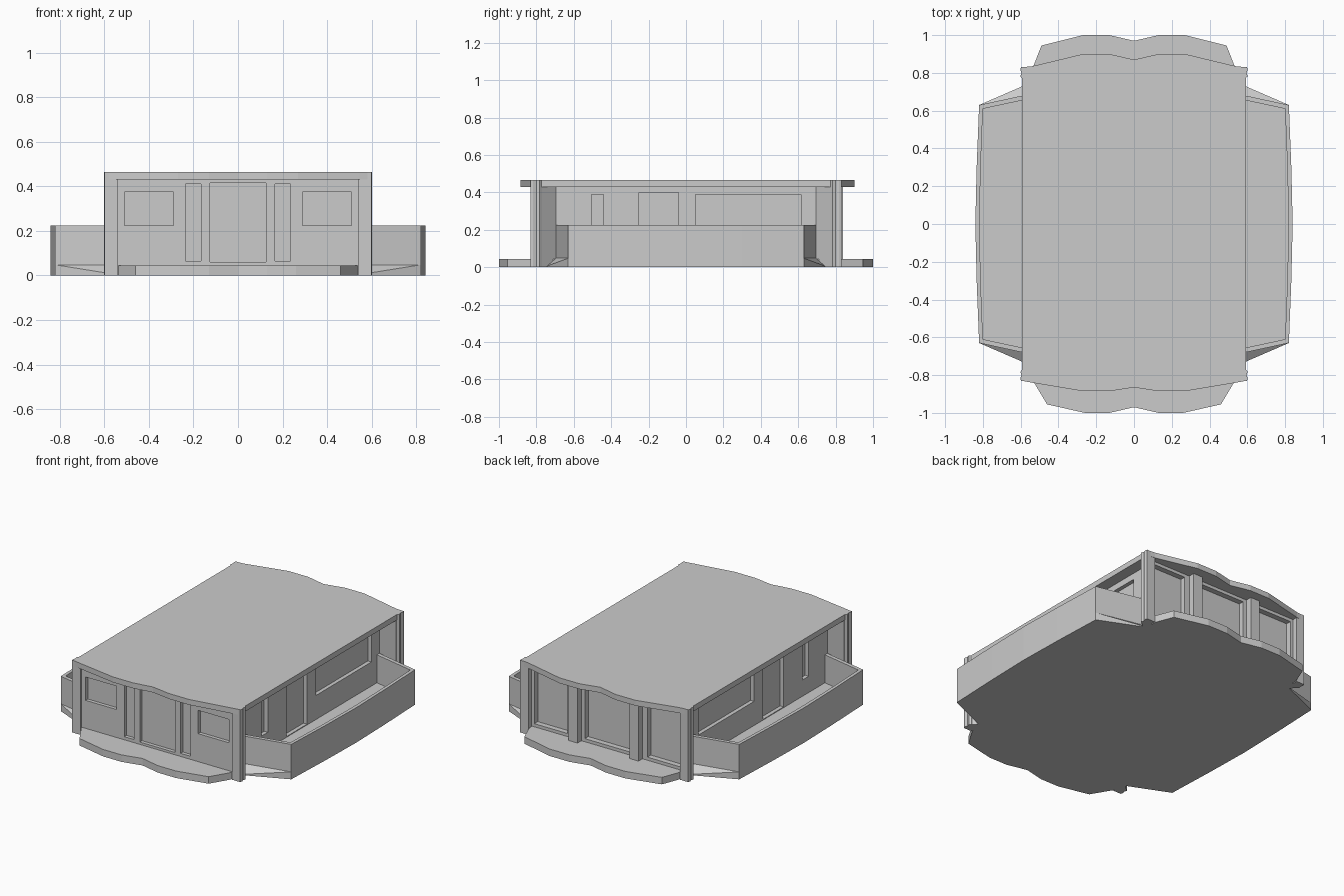
import bpy, bmesh
from mathutils import Vector

if "Cube" in bpy.data.objects:
    bpy.data.objects.remove(bpy.data.objects["Cube"])


def make(name, bm):
    bmesh.ops.recalc_face_normals(bm, faces=bm.faces)
    mesh = bpy.data.meshes.new(name)
    bm.to_mesh(mesh)
    bm.free()
    ob = bpy.data.objects.new(name, mesh)
    bpy.context.collection.objects.link(ob)
    return ob


def prism(name, outline, z0, z1):
    bm = bmesh.new()
    f = bm.faces.new([bm.verts.new((x, y, z0)) for x, y in outline])
    r = bmesh.ops.extrude_face_region(bm, geom=[f], use_keep_orig=True)
    top = [v for v in r["geom"] if isinstance(v, bmesh.types.BMVert)]
    bmesh.ops.translate(bm, verts=top, vec=(0, 0, z1 - z0))
    return make(name, bm)


def both(half):
    # full outline from its right half, listed front to back
    return half + [(-x, y) for x, y in reversed(half) if x > 1e-6]


def add_box(bm, x0, x1, y0, y1, z0, z1):
    r = bmesh.ops.create_cube(bm, size=1)
    for v in r["verts"]:
        v.co = Vector(((x0, x1)[v.co.x > 0], (y0, y1)[v.co.y > 0], (z0, z1)[v.co.z > 0]))


# Scalloped floor slab
prism("floor_slab", both([(0, -.97), (.13, -1), (.26, -1), (.46, -.955), (.535, -.83),
                          (.535, -.69), (.81, -.625), (.83, 0), (.81, .625), (.535, .69),
                          (.535, .83), (.49, .945), (.27, 1), (.13, 1), (0, .97)]), 0, .045)

# Roof with scalloped eaves
prism("roof", both([(0, -.865), (.13, -.885), (.27, -.885), (.54, -.84), (.592, -.83),
                    (.592, .83), (.54, .835), (.27, .9), (.13, .9), (0, .87)]), .43, .465)

# Main walls with slanted wings running out to the corner pillars
walls = prism("walls", both([(0, -.82), (.575, -.82), (.59, -.775), (.52, -.695),
                             (.52, .695), (.59, .775), (.575, .8), (0, .8)]), 0, .435)

# Recessed doors and windows
bm = bmesh.new()
add_box(bm, -.125, .125, -.9, -.797, .06, .415)          # front door
add_box(bm, -.16, .16, .765, .9, .065, .41)              # back centre pane
for s in (-1, 1):
    def cut(a, b, *rest):
        add_box(bm, min(s * a, s * b), max(s * a, s * b), *rest)
    cut(.165, .235, -.9, -.797, .065, .41)               # front slots
    cut(.29, .51, -.9, -.797, .225, .375)                # front windows
    cut(.285, .52, .765, .9, .065, .41)                  # back side panes
    cut(.495, .58, -.505, -.44, .15, .39)                # side slots
    cut(.495, .58, -.25, -.04, .05, .40)                 # side doors
    cut(.495, .58, .05, .615, .20, .39)                  # side windows
cutter = make("opening_cutter", bm)
cutter.hide_render = True
mod = walls.modifiers.new("openings", "BOOLEAN")
mod.operation = "DIFFERENCE"
mod.solver = "EXACT"
mod.object = cutter
bpy.context.view_layer.objects.active = walls
walls.select_set(True)
bpy.ops.object.modifier_apply(modifier=mod.name)
bpy.data.objects.remove(cutter)

for s, side in ((-1, "left"), (1, "right")):
    # Balcony parapet
    prism(side + "_parapet", [(s * x, y) for x, y in (
        (.52, -.695), (.82, -.63), (.833, -.3), (.84, 0), (.833, .3), (.82, .63), (.52, .695),
        (.52, .67), (.8, .61), (.812, .3), (.818, 0), (.812, -.3), (.8, -.61), (.52, -.67))],
        0, .225)

    # Post between the back panes
    bm = bmesh.new()
    add_box(bm, min(s * .185, s * .25), max(s * .185, s * .25), .79, .84, .04, .435)
    make(side + "_back_post", bm)

    for t, end in ((-1, "front"), (1, "back")):
        # Corner pillar, chamfered
        c = .012
        prism(f"{end}_{side}_pillar", [(s * x, t * y) for x, y in (
            (.54, .77), (.602 - c, .77), (.602, .77 + c), (.602 - .006, .80), (.602, .83 - c),
            (.602 - .004, .832), (.54, .832))], 0, .465)

        # Sloped flare at the foot of the parapet end
        bm = bmesh.new()
        p = [bm.verts.new((s * x, t * y, z)) for x, y, z in (
            (.52, .76, 0), (.82, .63, 0), (.52, .69, 0), (.52, .695, .048), (.82, .63, .048))]
        bmesh.ops.convex_hull(bm, input=p)
        make(f"{end}_{side}_foot", bm)
